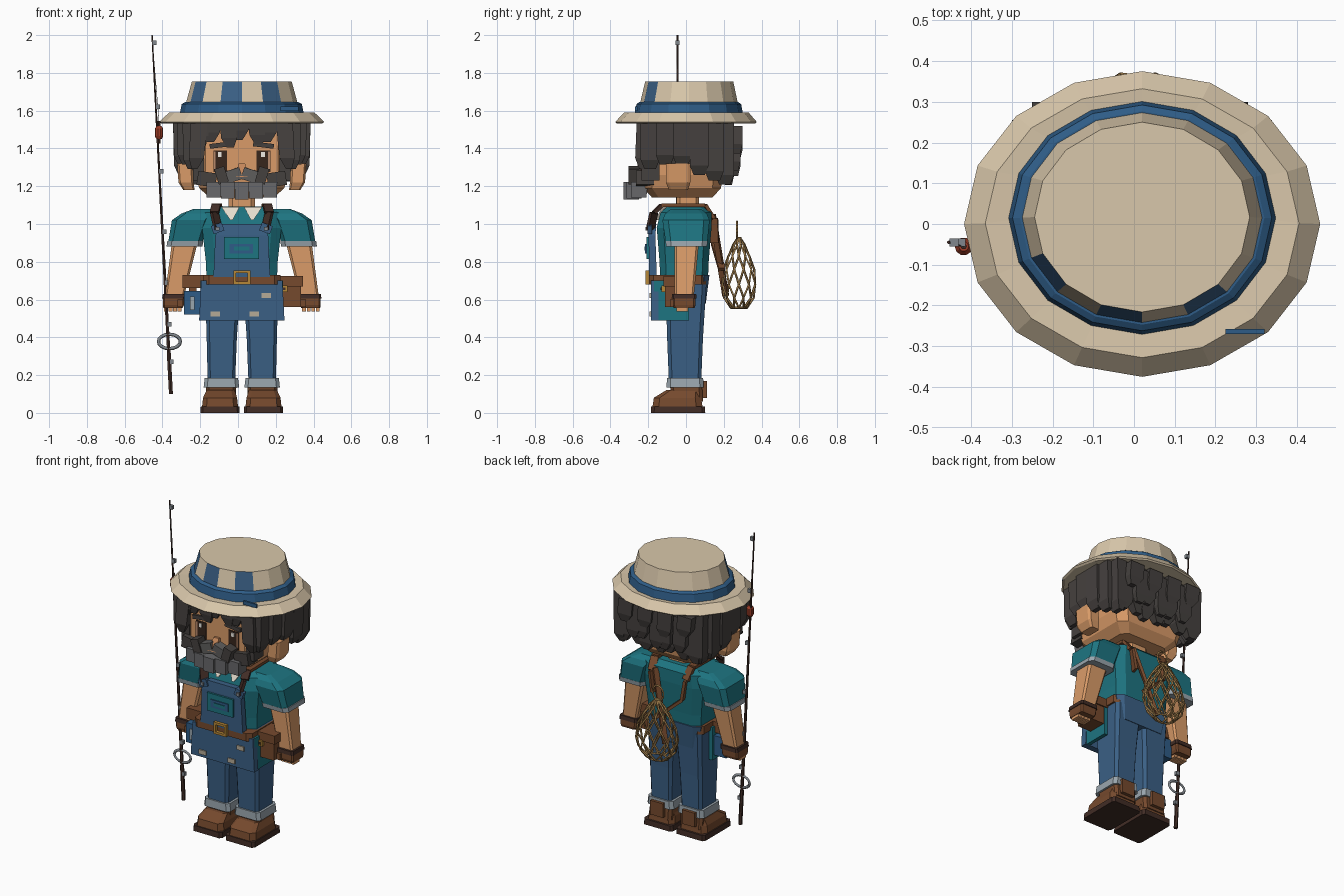
import bpy, bmesh, math, random
from mathutils import Vector, Matrix
random.seed(4)
CX = 0.02          # body symmetry plane
mats = {}

def mat(h):
    if h not in mats:
        m = bpy.data.materials.new("colour_" + h)
        m.diffuse_color = [(int(h[i:i + 2], 16) / 255) ** 2.2 for i in (0, 2, 4)] + [1]
        mats[h] = m
    return mats[h]

TEAL, BLUE, DARKB, SKIN = "237480", "3d6084", "325d86", "d99a68"
HAIR, GREY, BROWN, DARK = "474341", "5e5d5c", "754b31", "43302a"
CREAM, STEEL, CUFF, GOLD, ROPE = "d8c6a9", "80868c", "98a4ac", "b5863a", "a07e4e"

def finish(name, bm, color):
    bmesh.ops.recalc_face_normals(bm, faces=bm.faces)
    me = bpy.data.meshes.new(name)
    bm.to_mesh(me); bm.free()
    me.materials.append(mat(color))
    ob = bpy.data.objects.new(name, me)
    bpy.context.collection.objects.link(ob)
    return ob

def loft(name, rings, color, c=0.0, n=0, M=None):
    """Stack of cross-sections (z, cx, cy, hx, hy): boxes with corner cut c, or n-sided ellipses."""
    bm = bmesh.new()
    k = 1 - c
    unit = [(1, 1), (-1, 1), (-1, -1), (1, -1)] if c == 0 else \
        [(1, k), (k, 1), (-k, 1), (-1, k), (-1, -k), (-k, -1), (k, -1), (1, -k)]
    if n:
        unit = [(math.cos(2 * math.pi * i / n), math.sin(2 * math.pi * i / n)) for i in range(n)]
    L = [[bm.verts.new((cx + u * hx, cy + v * hy, z)) for u, v in unit] for z, cx, cy, hx, hy in rings]
    m = len(unit)
    for a, b in zip(L, L[1:]):
        for i in range(m):
            bm.faces.new((a[i], a[(i + 1) % m], b[(i + 1) % m], b[i]))
    bm.faces.new(L[0][::-1]); bm.faces.new(L[-1])
    if M: bm.transform(M)
    return finish(name, bm, color)

def box(name, x0, x1, y0, y1, z0, z1, color, tilt=0):
    cx, cy, cz = (x0 + x1) / 2, (y0 + y1) / 2, (z0 + z1) / 2
    h = (z1 - z0) / 2
    M = Matrix.Translation((cx, cy, cz)) @ Matrix.Rotation(tilt, 4, 'Y')
    return loft(name, [(-h, 0, 0, (x1 - x0) / 2, (y1 - y0) / 2), (h, 0, 0, (x1 - x0) / 2, (y1 - y0) / 2)], color, M=M)

def beam(name, p, q, w, t, color, n=0, w2=None):
    """Bar from p to q."""
    p, q = Vector(p), Vector(q)
    d = q - p
    M = Matrix.Translation(p) @ d.to_track_quat('Z', 'Y').to_matrix().to_4x4()
    s = (w2 or w) / w
    return loft(name, [(0, 0, 0, w, t), (d.length, 0, 0, w * s, t * s)], color, n=n, M=M)

def wire(name, lines, r, color, cyclic=False):
    cu = bpy.data.curves.new(name, 'CURVE')
    cu.dimensions = '3D'; cu.bevel_depth = r; cu.bevel_resolution = 0
    for pts in lines:
        s = cu.splines.new('POLY')
        s.points.add(len(pts) - 1)
        for sp, p in zip(s.points, pts): sp.co = (*p, 1)
        s.use_cyclic_u = cyclic
    cu.materials.append(mat(color))
    ob = bpy.data.objects.new(name, cu)
    bpy.context.collection.objects.link(ob)
    bpy.ops.object.select_all(action='DESELECT')
    ob.select_set(True); bpy.context.view_layer.objects.active = ob
    bpy.ops.object.convert(target='MESH')

# Hat: brim, crown with blue front panels, band, tag
loft("hat_brim", [(1.532, CX, 0, .425, .367), (1.54, CX, 0, .437, .375), (1.59, CX, .002, .385, .33), (1.586, CX, .01, .32, .28)], CREAM, n=16)
crown = loft("hat_crown", [(1.58, CX, .015, .312, .272), (1.755, CX, .017, .264, .233)], CREAM, n=16)
crown.data.materials.append(mat(BLUE))
for i in (9, 11, 13):
    crown.data.polygons[i].material_index = 1
loft("hat_band", [(1.585, CX, .015, .328, .286), (1.635, CX, .015, .318, .277), (1.645, CX, .015, .3, .262)], DARKB, n=16)
box("hat_tag", .225, .32, -.27, -.258, 1.598, 1.622, DARKB)

# Head, neck and face
loft("head", [(1.14, CX, -.02, .17, .16), (1.19, CX, -.02, .225, .205), (1.26, CX, -.02, .245, .215), (1.5, CX, -.02, .245, .215)], SKIN, c=.22)
loft("neck", [(1.06, CX, .01, .07, .06), (1.16, CX, .01, .07, .06)], SKIN, c=.3)
loft("nose", [(1.25, CX, -.255, .03, .04), (1.32, CX, -.235, .018, .015)], "c2855a")
for s in (-1, 1):
    x = CX + s * .115
    box("eye", x - .036, x + .036, -.24, -.23, 1.275, 1.39, "3a2a22")
    box("eye_white", x - .036 if s < 0 else x + .024, x - .024 if s < 0 else x + .036, -.243, -.23, 1.29, 1.385, "b5876a")
    box("eye_glint", x - .012, x + .008, -.245, -.23, 1.355, 1.38, "f0ece4")
    box("eyebrow", x - .055, x + .055, -.25, -.23, 1.405, 1.43, HAIR, s * .12)
    loft("ear", [(1.18, CX + s * .28, -.04, .03, .05), (1.22, CX + s * .295, -.042, .04, .065), (1.32, CX + s * .302, -.042, .04, .065)], SKIN, c=.25)
    # moustache halves, cheek beard and sideburns
    beam("moustache", (CX + s * .005, -.265, 1.27), (CX + s * .115, -.27, 1.235), .028, .032, GREY)
    box("moustache_tip", *sorted((CX + s * .08, CX + s * .135)), -.305, -.235, 1.215, 1.3, HAIR, s * .3)
    box("beard_cheek", *sorted((CX + s * .135, CX + s * .235)), -.265, -.17, 1.2, 1.275, HAIR, -s * .15)
    box("sideburn", *sorted((CX + s * .2, CX + s * .258)), -.235, -.14, 1.23, 1.38, HAIR)
    loft("temple_lock", [(1.29, CX + s * .25, -.225, .015, .022), (1.35, CX + s * .24, -.235, .04, .034), (1.54, CX + s * .225, -.225, .045, .036)], HAIR)
for i in range(5):
    x = CX - .15 + i * .075
    d = (0, .025, .04, .025, 0)[i]
    loft("beard_lock", [(1.14 - d * .25, x, -.25 - d, .036, .04), (1.222, x, -.245 - d, .038, .045)], "68686a")

# Hair: cap and rows of pointed locks
loft("hair_cap", [(1.32, CX, .04, .275, .2), (1.42, CX, .04, .3, .215), (1.545, CX, .02, .29, .235)], HAIR, c=.2)
def lock(x, y, z0, z1, w, t, lean=0.0, name="hair_lock"):
    loft(name, [(z0, x + lean, y, w * .45, t * .6), (z0 + .05, x + lean * .5, y, w, t), (z1, x, y, w, t)], HAIR)
for i in range(7):
    x = CX - .24 + i * .08
    lock(x, .225, 1.20 + random.uniform(0, .035), 1.42, .043, .03, random.uniform(-.02, .02))
    if 0 < i < 6: lock(x + random.uniform(-.02, .02), .258, 1.25 + random.uniform(0, .05), 1.50, .045, .03, .015)
for x in (-.2, -.06, .08, .22):
    lock(x, .268, 1.34 + random.uniform(0, .05), 1.52, .05, .032, .02)
for s in (-1, 1):
    for y, d, z0 in ((-.19, .28, 1.29), (-.11, .31, 1.315), (-.02, .33, 1.31), (.07, .33, 1.26), (.15, .315, 1.23), (.205, .285, 1.21)):
        lock(CX + s * d, y, z0, 1.535, .034, .05, -s * .01)
for i, dz in enumerate((.03, .05, .02, .06, .035, .05, .0)):
    lock(CX - .225 + i * .075, -.235, 1.385 + dz, 1.54, .042, .026, (-1) ** i * .015, "fringe_lock")

# Torso, trousers, belt
loft("shirt_body", [(.67, CX, -.01, .185, .125), (.8, CX, -.01, .19, .13), (.98, CX, -.01, .21, .145), (1.06, CX, 0, .2, .135), (1.092, CX, 0, .14, .1)], TEAL, c=.25)
loft("trouser_hips", [(.58, CX, -.005, .17, .11), (.73, CX, -.008, .195, .132)], BLUE, c=.2)
loft("belt", [(.68, CX, -.045, .205, .15), (.73, CX, -.045, .205, .15)], BROWN, c=.15)
loft("apron_skirt", [(.49, CX, -.165, .226, .02), (.7, CX, -.165, .215, .02)], BLUE)
loft("apron_bib", [(.72, CX, -.175, .15, .02), (.94, CX, -.18, .14, .018), (1.0, CX, -.175, .105, .018)], BLUE)
box("bib_pocket", -.075, .11, -.21, -.19, .815, .93, TEAL)
box("bib_pocket_panel", -.045, .08, -.216, -.2, .845, .895, DARKB)
box("bib_pocket_flap", -.02, .06, -.22, -.2, .86, .88, TEAL)
for x, z in ((.15, .622), (-.12, .523), (.085, .523)):
    box("apron_patch", x - .025, x + .025, -.192, -.18, z - .014, z + .014, "b5aa96")
for a in ((-.025, -.01, .68, .755), (.05, .065, .68, .755), (-.01, .05, .74, .755), (-.01, .05, .68, .695)):
    box("belt_buckle", a[0], a[1], -.215, -.185, a[2], a[3], GOLD)

# Mirrored limbs and straps
for s in (-1, 1):
    X = lambda d: CX + s * d
    loft("leg", [(.15, X(.108), -.005, .072, .085), (.4, X(.106), -.005, .08, .095), (.68, X(.1), 0, .094, .108)], BLUE, c=.2)
    loft("trouser_cuff", [(.135, X(.108), -.005, .094, .098), (.185, X(.108), -.005, .088, .096)], CUFF, c=.2)
    loft("boot_sole", [(0, X(.115), -.042, .104, .144), (.035, X(.115), -.042, .102, .142)], DARK, c=.12)
    loft("boot_foot", [(.035, X(.115), -.045, .095, .132), (.08, X(.115), -.045, .09, .125), (.12, X(.112), -.015, .075, .09)], BROWN, c=.25)
    loft("boot_shaft", [(.06, X(.11), .01, .078, .08), (.14, X(.109), 0, .08, .085)], BROWN, c=.2)
    box("boot_heel_tab", X(.113) - .045, X(.113) + .045, .08, .11, .08, .17, BROWN)
    loft("sleeve", [(.9, X(.3), .003, .09, .11), (1.02, X(.27), 0, .1, .125), (1.055, X(.235), 0, .085, .11), (1.08, X(.195), 0, .06, .08)], TEAL, c=.25)
    loft("sleeve_cuff", [(.882, X(.303), .003, .095, .108), (.91, X(.299), .003, .095, .112)], CUFF, c=.25)
    loft("arm", [(.6, X(.36), -.01, .05, .05), (.9, X(.302), .003, .068, .065)], SKIN, c=.2)
    loft("glove", [(.555, X(.365), -.01, .05, .055), (.57, X(.362), -.01, .056, .06), (.61, X(.36), -.01, .058, .06)], BROWN, c=.15)
    loft("glove_wrist", [(.605, X(.36), -.01, .062, .066), (.63, X(.358), -.01, .06, .064)], DARK, c=.15)
    for i in range(4):
        x = X(.33 + i * .024)
        box("finger", x - .01, x + .01, -.05, .01, .538, .565, SKIN)
    box("thumb", X(.325) - .015, X(.325) + .015, -.085, -.05, .56, .6, BROWN)
    box("shirt_tail", *sorted((X(.195), X(.218))), -.17, .015, .49, .7, TEAL)
    # collar point
    loft("collar", [(1.02, X(.055), -.15, .006, .012), (1.09, X(.06), -.115, .048, .012)], "e4dccc")
    # shoulder strap: front, over the top, down the back
    pts = [(X(.125), -.19, .97), (X(.145), -.17, 1.06), (X(.135), -.13, 1.1), (X(.13), .1, 1.1), (X(.12), .145, 1.03), (X(.1), .15, .9)]
    for a, b in zip(pts, pts[1:]):
        beam("strap", a, b, .024, .009, DARK if a[1] < -.14 else BROWN)
    box("strap_end", X(.128) - .03, X(.128) + .03, -.205, -.18, .955, 1.0, BLUE, s * .35)
    box("strap_button", X(.128) - .01, X(.128) + .01, -.215, -.2, .965, .985, STEEL)
# Diagonal back straps carrying the net
beam("net_strap", (CX - .1, .15, .9), (CX + .06, .19, .76), .018, .009, BROWN)
beam("net_strap", (CX + .1, .14, 1.05), (CX - .02, .21, .62), .016, .009, BROWN)

# Belt pouches
loft("right_pouch", [(.56, .27, -.05, .062, .06), (.68, .27, -.05, .065, .062)], BROWN)
box("right_pouch_flap", .2, .345, -.12, .02, .67, .725, BROWN)
box("pouch_buckle", .225, .262, -.13, -.11, .64, .675, GOLD)
box("pouch_buckle_hole", .235, .252, -.134, -.12, .65, .665, DARK)
box("left_pouch", -.285, -.195, -.12, .0, .52, .645, DARKB)
box("left_pouch_label", -.255, -.23, -.128, -.11, .545, .615, CUFF)
box("left_pouch_loop", -.295, -.18, -.1, -.01, .66, .73, BROWN)
box("left_pouch_hanger", -.26, -.22, -.08, -.03, .63, .67, BROWN)

# Landing net: crossing spiral cords, hoop and ring
prof = [(.555, .5), (.61, .9), (.68, 1.03), (.76, .92), (.83, .66), (.89, .36), (.925, .1)]
NX, NY = .01, .28
lines = []
for sg in (-1, 1):
    for k in range(10):
        lines.append([(NX + .135 * r * math.cos(a), NY + .088 * r * math.sin(a), z)
                      for i, (z, r) in enumerate(prof)
                      for a in [2 * math.pi * k / 10 + sg * i * math.radians(18)]])
wire("net_cords", lines, .006, ROPE)
circ = [(math.cos(t * math.pi / 8), math.sin(t * math.pi / 8)) for t in range(16)]
wire("net_base_hoop", [[(NX + .067 * c, NY + .044 * s, .557) for c, s in circ]], .006, ROPE, True)
wire("net_ring", [[(NX + .038 * c, NY - .01, .965 + .048 * s) for c, s in circ]], .006, ROPE, True)
beam("net_tie", (NX, NY, .905), (NX, NY, .93), .018, .015, ROPE, n=8)

# Fishing rod with guides, reel ring, line and float
def rod(z): return Vector((-.355 - (z - .1) * .0526, -.045, z))
beam("rod", rod(.1), rod(2.0), .011, .011, DARK, n=6, w2=.004)
beam("rod_grip", rod(.1), rod(.32), .012, .012, DARK, n=6)
for z in (.27, .47, .69, .96, 1.28, 1.62, 1.96):
    p = rod(z)
    box("rod_guide", p.x, p.x + .022, -.055, -.035, z - .012, z + .012, STEEL)
wire("reel_ring", [[(-.363 + .058 * c, -.045, .378 + .038 * s) for c, s in circ]], .009, STEEL, True)
wire("fishing_line", [[rod(1.96), Vector((-.418, -.055, 1.54))]], .0015, "9a9a98")
loft("float", [(1.45, -.418, -.055, .014, .014), (1.465, -.418, -.055, .022, .022), (1.505, -.418, -.055, .022, .022), (1.52, -.418, -.055, .012, .012)], "9c3f2b", n=10)
beam("float_stem", (-.418, -.055, 1.425), (-.418, -.055, 1.545), .008, .008, DARK, n=6)
